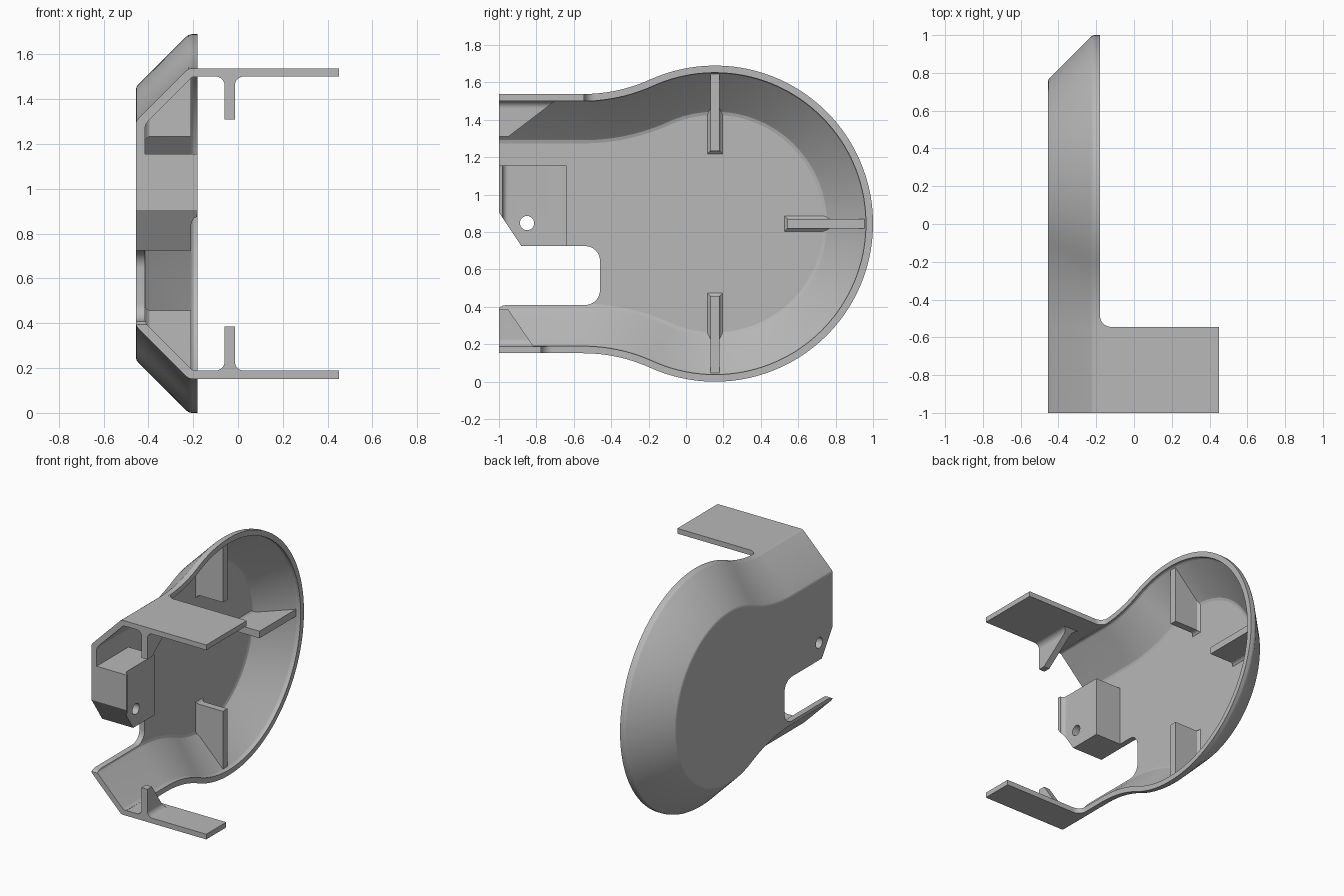
import bpy, bmesh, math
from mathutils import Vector

if "Cube" in bpy.data.objects:
    bpy.data.objects.remove(bpy.data.objects["Cube"])

grey = bpy.data.materials.new("plain grey")
grey.use_nodes = True
grey.diffuse_color = (0.48, 0.48, 0.48, 1)
grey.node_tree.nodes["Principled BSDF"].inputs["Base Color"].default_value = (0.48, 0.48, 0.48, 1)

CY, CZ, RAD = 0.155, 0.845, 0.845     # round lobe
NECK, BLEND_Y = 0.693, -0.55          # neck half height, end of straight neck
BACK, FLOOR, RIM = -0.455, -0.415, -0.18


def arc(cx, cy, r, a0, a1, n):
    """Points on an arc, angles in degrees."""
    angles = [math.radians(a0 + (a1 - a0) * i / n) for i in range(n + 1)]
    return [(cx + r * math.cos(a), cy + r * math.sin(a)) for a in angles]


def loft(name, loops):
    """Closed solid through matching loops of 3D points."""
    bm = bmesh.new()
    rings = [[bm.verts.new(p) for p in loop] for loop in loops]
    n = len(rings[0])
    for a, b in zip(rings, rings[1:]):
        for i in range(n):
            j = (i + 1) % n
            bm.faces.new((a[i], a[j], b[j], b[i]))
    bm.faces.new(rings[0])
    bm.faces.new(rings[-1])
    bmesh.ops.recalc_face_normals(bm, faces=bm.faces)
    mesh = bpy.data.meshes.new(name)
    bm.to_mesh(mesh)
    bm.free()
    obj = bpy.data.objects.new(name, mesh)
    obj.data.materials.append(grey)
    bpy.context.collection.objects.link(obj)
    return obj


def prism(name, pts, axis, lo, hi):
    """Extrude a 2D profile along one axis."""
    def place(p, h):
        q = list(p)
        q.insert("xyz".index(axis), h)
        return q
    return loft(name, [[place(p, h) for p in pts] for h in (lo, hi)])


def activate(obj):
    bpy.ops.object.select_all(action="DESELECT")
    obj.select_set(True)
    bpy.context.view_layer.objects.active = obj


def cut(obj, cutter):
    mod = obj.modifiers.new("cut", "BOOLEAN")
    mod.operation, mod.solver, mod.object = "DIFFERENCE", "EXACT", cutter
    activate(obj)
    bpy.ops.object.modifier_apply(modifier=mod.name)


def slice_off(obj, point, normal):
    """Remove everything on the normal's side of a plane and cap it."""
    bm = bmesh.new()
    bm.from_mesh(obj.data)
    res = bmesh.ops.bisect_plane(bm, geom=bm.verts[:] + bm.edges[:] + bm.faces[:],
                                 plane_co=point, plane_no=normal, clear_outer=True)
    edges = [e for e in res["geom_cut"] if isinstance(e, bmesh.types.BMEdge)]
    bmesh.ops.contextual_create(bm, geom=edges)
    bmesh.ops.recalc_face_normals(bm, faces=bm.faces)
    bm.to_mesh(obj.data)
    bm.free()


# Outline: straight neck, concave blend arc, round lobe, inset by d
dy = CY - BLEND_Y
BR = (dy ** 2 + NECK ** 2 - RAD ** 2) / (2 * (RAD - NECK))
TURN = math.degrees(math.atan2(dy, NECK + BR))


def outline(d, front):
    top = [(front, NECK - d)] + arc(BLEND_Y, NECK + BR, BR + d, -90, -90 + TURN, 12)
    lobe = arc(CY, 0, RAD - d, 90 + TURN, -90 - TURN, 90)
    low = [(y, -z) for y, z in reversed(top)]
    return [(y, z + CZ) for y, z in top + lobe[1:-1] + low]


def shell_solid(name, sections, front):
    return loft(name, [[(x, y, z) for y, z in outline(d, front)] for x, d in sections])


# Dished shell: outer body minus cavity open at the neck end
shell = shell_solid("shell", [(RIM, 0), (-0.208, 0), (-0.22, 0.003), (-0.23, 0.01),
                              (-0.447, 0.227), (-0.452, 0.234), (BACK, 0.243)], -1)
cavity = shell_solid("cavity_cutter", [(-0.1, 0.038), (-0.2, 0.038), (-0.208, 0.043),
                                       (-0.4, 0.235), (-0.41, 0.247), (FLOOR, 0.264)], -1.1)
cut(shell, cavity)

# Mounting block with a small flared lip at its front
block = prism("mounting_block",
              [(-0.43, -1), (RIM, -1)] + arc(RIM, -0.95, 0.03, 270, 180, 14)[1:]
              + [(-0.21, -0.64), (-0.43, -0.64)], "z", 0.7, 1.155)

# Rounded side notch with sloped upper front edge, and the screw hole
notch = prism("notch_cutter",
              [(-1.1, 0.395), (-1, 0.395), (-0.985, 0.405), (-0.96, 0.41)]
              + arc(-0.54, 0.49, 0.08, -90, 0, 14) + arc(-0.54, 0.645, 0.08, 0, 90, 14)
              + [(-0.88, 0.725), (-1.1, 1.055)], "x", -0.6, -0.1)
hole = prism("hole_cutter", arc(-0.85, 0.848, 0.038, 0, 352.5, 47), "x", -0.6, -0.1)
for part in (shell, block):
    cut(part, notch)
    cut(part, hole)
for helper in (cavity, notch, hole):
    bpy.data.objects.remove(helper)

parts = [shell, block]

# Three stiffening ribs inside the lobe, flared where they meet the floor
for name, angle in (("upper_rib", 90), ("rear_rib", 0), ("lower_rib", -90)):
    a = math.radians(angle)
    out = Vector((0, math.cos(a), math.sin(a)))
    side = Vector((0, -out.z, out.y))
    loops = []
    for x, flare in ((-0.43, 0.016), (FLOOR, 0.016), (-0.405, 0.005), (-0.395, 0), (-0.21, 0)):
        r0, r1, w = 0.388 - flare, RAD + 0.19 + x, 0.025 + flare
        base = Vector((x, CY, CZ))
        loops.append([base + out * r + side * t
                      for r, t in ((r0, -w), (r1, -w), (r1, w), (r0, w))])
    parts.append(loft(name, loops))

# Neck flanges with filleted inner corner, each with a sloped gusset
for name, sign, end, tip, root in (("upper", 1, -0.545, 1.31, -0.7),
                                   ("lower", -1, -0.775, 0.385, -0.815)):
    outer = CZ + sign * NECK
    inner = outer - sign * 0.037
    parts.append(prism(name + "_flange",
                       [(-0.19, -1), (0.45, -1), (0.45, end)]
                       + arc(-0.12, end + 0.06, 0.06, 270, 180, 14)
                       + [(-0.19, end + 0.06)], "z", outer, inner))

    half = arc(0.063, 0.04, 0.04, 270, 180, 14) + [(0.023, abs(tip - inner))]
    profile = [(0.063, -0.01)] + half
    profile += [(-x, h) for x, h in reversed(profile)]
    gusset = prism(name + "_gusset",
                   [(x - 0.037, inner - sign * h) for x, h in profile], "y", -1, -0.6)
    slope = Vector((0, abs(inner - tip), -sign * (root + 0.95)))
    slice_off(gusset, (0, -0.95, tip), slope)
    parts.append(gusset)

for part in parts:
    activate(part)
    bpy.ops.object.shade_smooth_by_angle(angle=math.radians(12))
